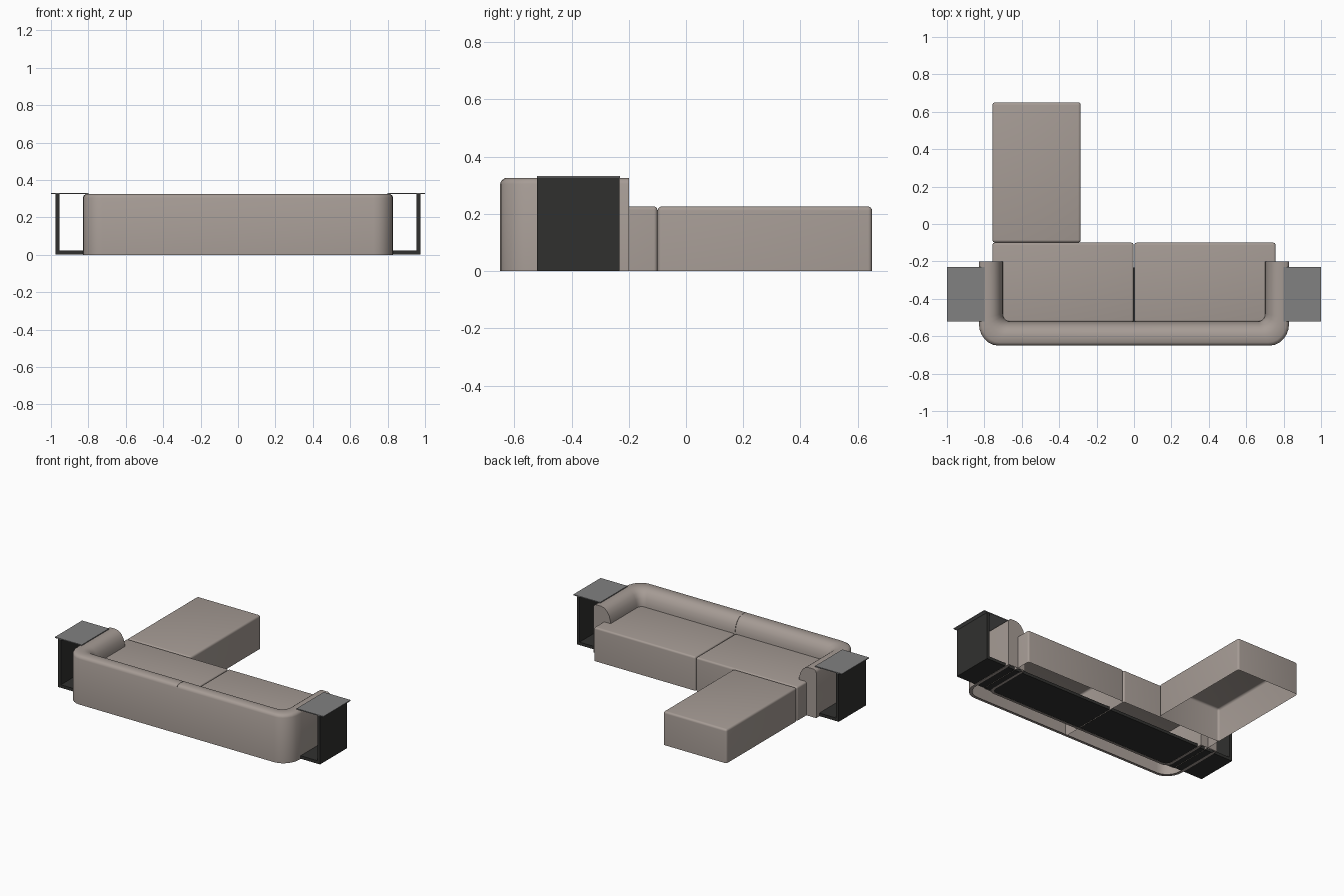
import bpy, bmesh, math
from mathutils import Vector

if "Cube" in bpy.data.objects:
    bpy.data.objects.remove(bpy.data.objects["Cube"])

def material(name, rgb):
    m = bpy.data.materials.new(name)
    m.diffuse_color = (*rgb, 1)
    m.use_nodes = True
    m.node_tree.nodes["Principled BSDF"].inputs["Base Color"].default_value = m.diffuse_color
    return m

FABRIC = material("taupe_fabric", (0.38, 0.33, 0.30))
METAL = material("dark_metal", (0.03, 0.03, 0.028))
GLASS = material("grey_top", (0.22, 0.22, 0.22))

def finish(bm, name, mat, smooth=True):
    bmesh.ops.recalc_face_normals(bm, faces=bm.faces)
    me = bpy.data.meshes.new(name)
    bm.to_mesh(me)
    bm.free()
    ob = bpy.data.objects.new(name, me)
    bpy.context.collection.objects.link(ob)
    me.materials.append(mat)
    if smooth:
        bpy.ops.object.select_all(action='DESELECT')
        ob.select_set(True)
        bpy.context.view_layer.objects.active = ob
        bpy.ops.object.shade_smooth_by_angle(angle=math.radians(40))
    return ob

def box(name, lo, hi, mat, bevel=0, open_bottom=False):
    bm = bmesh.new()
    bmesh.ops.create_cube(bm, size=1)
    lo, hi = Vector(lo), Vector(hi)
    for v in bm.verts:
        v.co = Vector([(l + h) / 2 + c * (h - l) for l, h, c in zip(lo, hi, v.co)])
    if open_bottom:
        bmesh.ops.delete(bm, geom=[f for f in bm.faces if f.normal.z < -0.9], context='FACES_ONLY')
    if bevel:
        bmesh.ops.bevel(bm, geom=[e for e in bm.edges if not e.is_boundary],
                        offset=bevel, segments=4, profile=0.5, affect='EDGES')
    return finish(bm, name, mat, bevel > 0)

# Backrest half: profile (0 = outer wall, 1 = inner wall; height) carried round the corner
PROFILE = [(0.14, 0.0), (0.0, 0.0), (0.0, 0.305), (0.04, 0.317), (0.13, 0.325), (0.45, 0.325),
           (0.62, 0.319), (0.78, 0.303), (0.91, 0.275), (0.98, 0.24), (1.0, 0.20), (1.0, 0.0), (0.88, 0.0)]

def back_half(name, side):
    stations = [((0.83, -0.20), (0.70, -0.20)), ((0.83, -0.51), (0.70, -0.48))]
    for i in range(1, 6):
        a = math.radians(90 * i / 6)
        c, s = math.cos(a), math.sin(a)
        stations.append(((0.725 + 0.105 * c, -0.53 - 0.12 * s), (0.66 + 0.04 * c, -0.48 - 0.04 * s)))
    stations += [((0.725, -0.65), (0.66, -0.52)), ((0.001, -0.65), (0.001, -0.52))]
    bm = bmesh.new()
    rings = []
    for o, i in stations:
        o, i = Vector(o), Vector(i)
        rings.append([bm.verts.new((side * o.lerp(i, t).x, o.lerp(i, t).y, z)) for t, z in PROFILE])
    for a, b in zip(rings, rings[1:]):
        for k in range(len(PROFILE) - 1):
            bm.faces.new((a[k], a[k + 1], b[k + 1], b[k]))
    bm.faces.new(rings[0])
    bm.faces.new(rings[-1])
    return finish(bm, name, FABRIC)

for side, label in ((-1, "left"), (1, "right")):
    back_half(label + "_back_and_arm", side)
    # Seat block
    x0, x1 = sorted((side * 0.002, side * 0.757))
    box(label + "_seat", (x0, -0.525, 0), (x1, -0.10, 0.226), FABRIC, 0.012, True)
    # Side table upright and top
    x0, x1 = sorted((side * 0.955, side * 0.975))
    box(label + "_table_upright", (x0, -0.52, 0.002), (x1, -0.232, 0.326), METAL)
    x0, x1 = sorted((side * 0.80, side))
    box(label + "_table_top", (x0, -0.52, 0.326), (x1, -0.23, 0.332), GLASS)

# Long base plate joining both side tables
box("base_plate", (-0.955, -0.52, 0.002), (0.955, -0.232, 0.022), METAL)

# Chaise block
box("chaise", (-0.757, -0.099, 0), (-0.285, 0.65, 0.226), FABRIC, 0.014, True)
